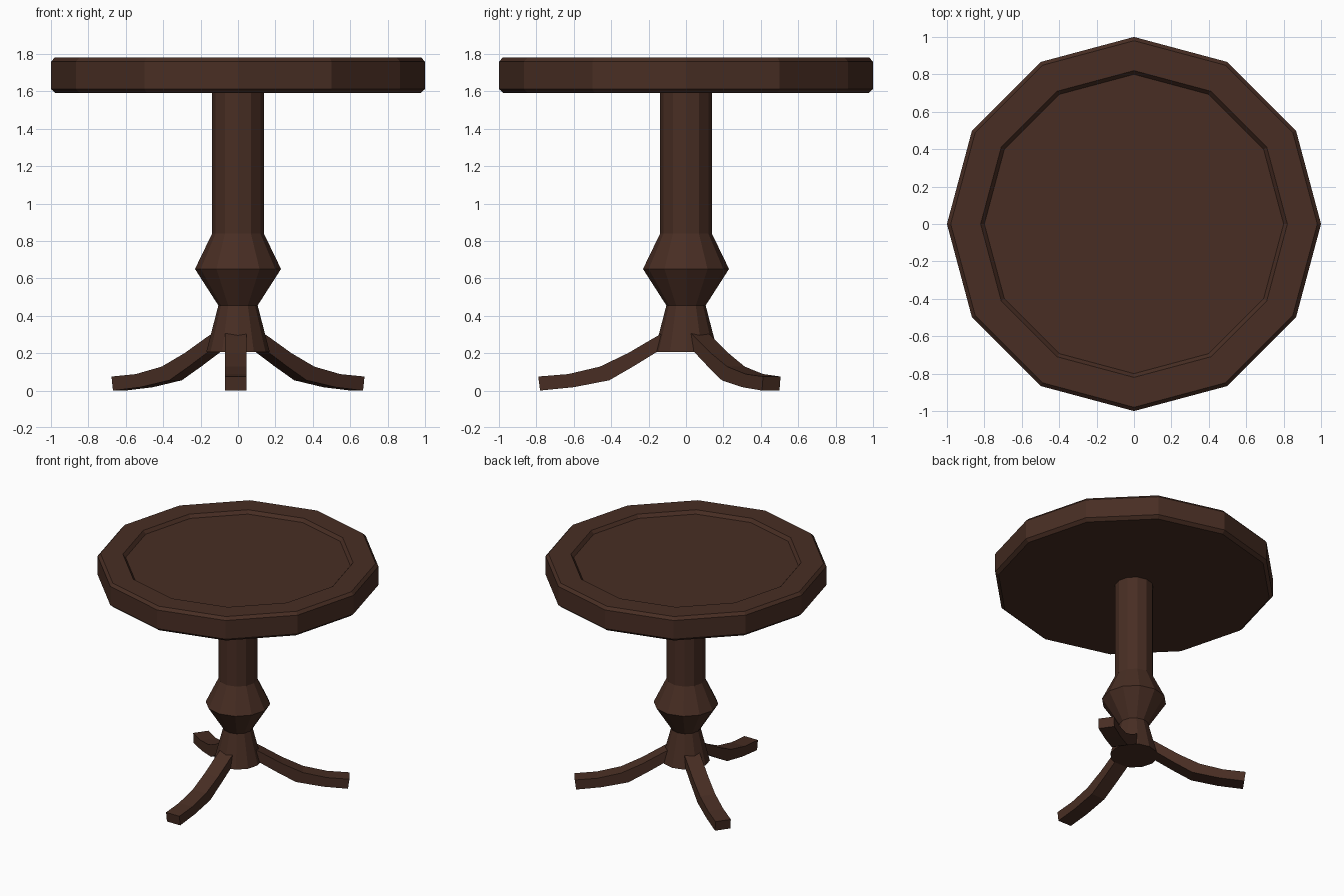
import bpy, bmesh, math
from mathutils import Matrix

if "Cube" in bpy.data.objects:
    bpy.data.objects.remove(bpy.data.objects["Cube"])

wood = bpy.data.materials.new("dark_wood")
wood.diffuse_color = (0.065, 0.027, 0.017, 1)
wood.use_nodes = True
wood.node_tree.nodes["Principled BSDF"].inputs["Base Color"].default_value = wood.diffuse_color


def finish(name, bm):
    bmesh.ops.recalc_face_normals(bm, faces=bm.faces)
    me = bpy.data.meshes.new(name)
    bm.to_mesh(me)
    bm.free()
    me.materials.append(wood)
    ob = bpy.data.objects.new(name, me)
    bpy.context.collection.objects.link(ob)
    return ob


def lathe(name, profile, sides=12):
    """Stack of (radius, z) rings, capped at both ends."""
    bm = bmesh.new()
    rings = [[bm.verts.new((r * math.cos(math.tau * i / sides),
                            r * math.sin(math.tau * i / sides), z))
              for i in range(sides)] for r, z in profile]
    for a, b in zip(rings, rings[1:]):
        for i in range(sides):
            j = (i + 1) % sides
            bm.faces.new((a[i], a[j], b[j], b[i]))
    bm.faces.new(rings[0])
    bm.faces.new(rings[-1])
    return finish(name, bm)


def leg(name, angle, shift=0.0, width=0.115):
    """Curved strip: matching (distance, z) points on top and underside."""
    top = [(0.08, 0.33), (0.16, 0.288), (0.31, 0.20), (0.46, 0.128),
           (0.63, 0.088), (0.79, 0.075)]
    low = [(0.08, 0.245), (0.155, 0.207), (0.28, 0.13), (0.41, 0.055),
           (0.60, 0.018), (0.78, 0.0)]
    bm = bmesh.new()
    rings = []
    for (rt, zt), (rl, zl) in zip(top, low):
        rings.append([bm.verts.new(p) for p in (
            (rt, shift - width / 2, zt), (rt, shift + width / 2, zt),
            (rl, shift + width / 2, zl), (rl, shift - width / 2, zl))])
    for a, b in zip(rings, rings[1:]):
        for i in range(4):
            j = (i + 1) % 4
            bm.faces.new((a[i], a[j], b[j], b[i]))
    bm.faces.new(rings[0])
    bm.faces.new(rings[-1])
    bm.transform(Matrix.Rotation(math.radians(angle), 4, 'Z'))
    return finish(name, bm)


# Twelve-sided top with chamfered edges and a recessed centre
lathe("table_top", [(0.975, 1.59), (1.0, 1.612), (1.0, 1.758), (0.98, 1.78),
                    (0.82, 1.78), (0.80, 1.755)])

# Turned pedestal with a bulb and flared foot
lathe("pedestal", [(0.17, 0.205), (0.105, 0.455), (0.23, 0.65),
                   (0.138, 0.84), (0.138, 1.60)])

# Three splayed legs
leg("front_leg", -90, -0.012)
leg("back_right_leg", 35.5)
leg("back_left_leg", 144.5)
